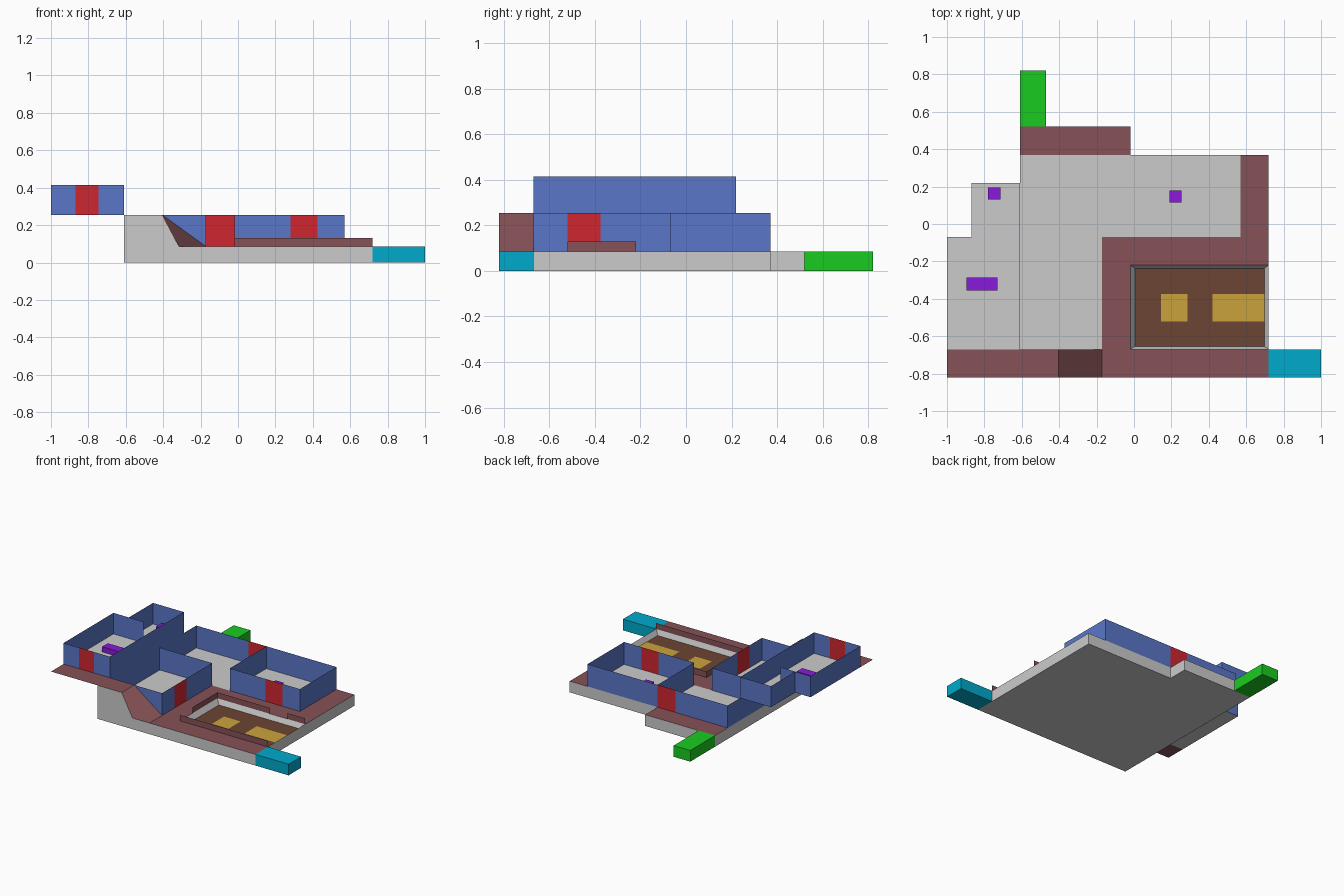
import bpy

if "Cube" in bpy.data.objects:
    bpy.data.objects.remove(bpy.data.objects["Cube"])

G, M, T = 0.085, 0.255, 0.415      # lower floor, upper floor, top of upper walls
GARDEN = 0.13                      # top of garden wall
PIT = 0.047                        # sunken garden floor

COLORS = {"blue": (0.10, 0.18, 0.58), "red": (0.62, 0.02, 0.03),
          "paving": (0.24, 0.085, 0.095), "soil": (0.15, 0.06, 0.035),
          "yellow": (0.60, 0.36, 0.045), "purple": (0.25, 0.01, 0.70),
          "green": (0.01, 0.60, 0.015), "cyan": (0.0, 0.40, 0.60)}
MATS = {}
for key, rgb in COLORS.items():
    MATS[key] = bpy.data.materials.new(key)
    MATS[key].diffuse_color = (*rgb, 1)


def build(name, faces, color=None):
    """One mesh from faces given as corner lists; shared corners are merged."""
    verts, index, polys = [], {}, []
    for face in faces:
        poly = []
        for p in face:
            k = tuple(round(c, 4) for c in p)
            if k not in index:
                index[k] = len(verts)
                verts.append(k)
            poly.append(index[k])
        polys.append(poly)
    me = bpy.data.meshes.new(name)
    me.from_pydata(verts, [], polys)
    me.update()
    if color:
        me.materials.append(MATS[color])
    ob = bpy.data.objects.new(name, me)
    bpy.context.collection.objects.link(ob)
    return ob


def rect(x0, x1, y0, y1, z):
    return [(x0, y0, z), (x1, y0, z), (x1, y1, z), (x0, y1, z)]


def strip(path, z0, z1):
    """Upright thin wall along a path, facing right of travel."""
    return [[(*a, z0), (*b, z0), (*b, z1), (*a, z1)] for a, b in zip(path, path[1:])]


def box(name, x0, x1, y0, y1, z0, z1, color):
    bpy.ops.mesh.primitive_cube_add(size=1, location=((x0 + x1) / 2, (y0 + y1) / 2, (z0 + z1) / 2))
    ob = bpy.context.object
    ob.name = name
    ob.scale = (x1 - x0, y1 - y0, z1 - z0)
    ob.data.materials.append(MATS[color])


# Base: sides, raised front bank and underside
outline = [(0.72, -0.82), (0.72, 0.37), (-0.02, 0.37), (-0.02, 0.52), (-0.61, 0.52), (-0.61, -0.67)]
bank = [(-0.61, 0), (0.72, 0), (0.72, G), (-0.315, G), (-0.405, M), (-0.61, M)]
base = strip(outline, 0, G)
base.append([(x, -0.82, z) for x, z in bank])
base += strip([(-0.61, -0.67), (-0.61, -0.82)], 0, M)
base.append([(x, y, 0) for x, y in reversed(outline[:5] + [(-0.61, -0.82)])])
build("base", base)

# Floors inside the house
build("lower_floor", [rect(-0.61, -0.17, -0.67, 0.37, G), rect(-0.17, 0.57, -0.07, 0.37, G)])
build("upper_floor", [rect(-1, -0.61, -0.67, -0.07, M), rect(-0.87, -0.61, -0.07, 0.22, M)])

# Paving around the house and on the upper level
build("paving", [rect(-0.61, -0.02, 0.37, 0.52, G), rect(0.57, 0.72, -0.07, 0.37, G),
                 rect(-0.17, 0.72, -0.22, -0.07, G), rect(-0.17, -0.02, -0.67, -0.22, G),
                 rect(-0.17, 0.72, -0.82, -0.67, G)], "paving")
build("upper_paving", [rect(-1, -0.405, -0.82, -0.67, M)], "paving")

# Ramp between the levels
build("ramp", [[(-0.405, -0.82, M), (-0.315, -0.82, G), (-0.17, -0.82, G),
                (-0.17, -0.67, G), (-0.405, -0.67, M)]], "paving")

# Sunken garden: sloped rim, soil and beds
outer = rect(-0.02, 0.72, -0.67, -0.22, G)
inner = rect(0.005, 0.697, -0.655, -0.237, PIT)
build("garden_rim", [[outer[i], outer[(i + 1) % 4], inner[(i + 1) % 4], inner[i]] for i in range(4)])
build("garden_soil", [inner], "soil")
build("garden_beds", [rect(0.145, 0.285, -0.52, -0.375, PIT + 0.002),
                      rect(0.42, 0.697, -0.52, -0.375, PIT + 0.002)], "yellow")

# Low garden walls with entrance gaps
garden = strip([(-0.02, -0.67), (0.72, -0.67)], G, GARDEN)
garden += strip([(0.72, -0.22), (0.57, -0.22)], G, GARDEN)
garden += strip([(0.42, -0.22), (-0.02, -0.22), (-0.02, -0.52)], G, GARDEN)
build("garden_walls", garden, "paving")

# Lower house walls
walls = []
for path in ([(-0.61, -0.67), (-0.17, -0.67), (-0.17, -0.52)],
             [(-0.17, -0.375), (-0.17, -0.07), (-0.61, -0.07)],
             [(-0.02, 0.37), (-0.02, -0.07), (0.28, -0.07)],
             [(0.425, -0.07), (0.57, -0.07), (0.57, 0.37), (-0.02, 0.37)],
             [(-0.17, 0.37), (-0.61, 0.37), (-0.61, -0.07), (-0.61, -0.67)]):
    walls += strip(path, G, M)
build("lower_walls", walls, "blue")

# Upper house walls
walls = []
for path in ([(-1, -0.67), (-0.87, -0.67)],
             [(-0.745, -0.67), (-0.61, -0.67), (-0.61, -0.07), (-0.61, 0.22), (-0.87, 0.22),
              (-0.87, -0.07), (-1, -0.07), (-1, -0.67)],
             [(-0.745, -0.07), (-0.87, -0.07)]):
    walls += strip(path, M, T)
build("upper_walls", walls, "blue")

# Doors, flush with the walls
for name, a, b, z0, z1 in (("left_room_door", (-0.17, -0.52), (-0.17, -0.375), G, M),
                           ("right_room_door", (0.28, -0.07), (0.425, -0.07), G, M),
                           ("back_door", (-0.02, 0.37), (-0.17, 0.37), G, M),
                           ("upper_door", (-0.87, -0.67), (-0.745, -0.67), M, T)):
    build(name, strip([a, b], z0, z1), "red")

# Furniture blocks
box("upper_bench", -0.895, -0.73, -0.355, -0.287, M, M + 0.04, "purple")
box("upper_stool", -0.78, -0.715, 0.13, 0.195, M, M + 0.04, "purple")
box("lower_stool", 0.19, 0.255, 0.115, 0.18, G, G + 0.04, "purple")

# Entry and exit blocks
box("exit_block", -0.61, -0.47, 0.52, 0.82, 0, G, "green")
box("entry_block", 0.72, 1, -0.82, -0.67, 0, G, "cyan")

for m in bpy.data.materials:
    if m.users and not m.is_grease_pencil:
        m.use_nodes = True
        m.node_tree.nodes["Principled BSDF"].inputs["Base Color"].default_value = m.diffuse_color
